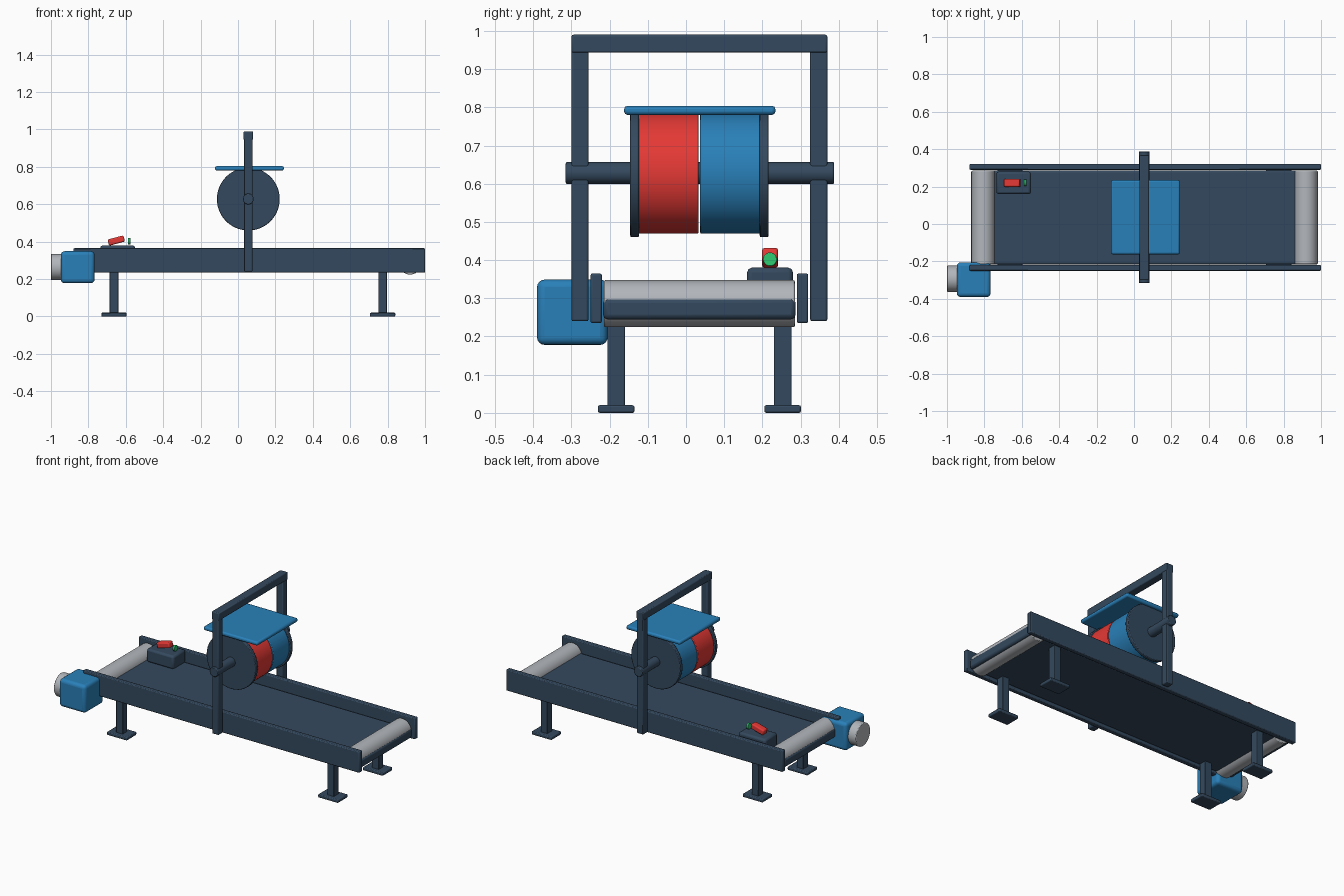
import bpy
import math

cube = bpy.data.objects.get("Cube")
if cube:
    bpy.data.objects.remove(cube, do_unlink=True)


def material(name, hex_code):
    def linear(i):
        c = int(hex_code[i:i + 2], 16) / 255
        return c / 12.92 if c <= 0.04045 else ((c + 0.055) / 1.055) ** 2.4
    color = (linear(0), linear(2), linear(4), 1)
    mat = bpy.data.materials.new(name)
    mat.use_nodes = True
    mat.diffuse_color = color
    mat.node_tree.nodes["Principled BSDF"].inputs["Base Color"].default_value = color
    return mat


SLATE = material("slate steel", "34495e")
BLUE = material("blue paint", "2980b9")
RED = material("red paint", "e53935")
GREEN = material("green lamp", "2ecc71")
SILVER = material("brushed silver", "b2b6bb")


def finish(name, mat, bevel, segments=2):
    obj = bpy.context.object
    obj.name = name
    obj.data.materials.append(mat)
    if bevel:
        mod = obj.modifiers.new("Soft edges", "BEVEL")
        mod.width = bevel
        mod.segments = segments
        mod.limit_method = "ANGLE"
        mod.angle_limit = math.radians(40)
    bpy.ops.object.shade_smooth_by_angle(angle=math.radians(35))
    return obj


def box(name, mat, x, y, z, bevel=0.005):
    """Box from its (low, high) extents on each axis."""
    bpy.ops.mesh.primitive_cube_add(size=1, location=[(a + b) / 2 for a, b in (x, y, z)])
    bpy.context.object.scale = [b - a for a, b in (x, y, z)]
    bpy.ops.object.transform_apply(location=False, rotation=False, scale=True)
    return finish(name, mat, bevel)


def cylinder(name, mat, axis, span, center, radius, bevel=0.004):
    """Cylinder along x or y; center gives the other two coordinates."""
    mid = sum(span) / 2
    if axis == "x":
        loc, rot = (mid, center[0], center[1]), (0, math.pi / 2, 0)
    else:
        loc, rot = (center[0], mid, center[1]), (math.pi / 2, 0, 0)
    bpy.ops.mesh.primitive_cylinder_add(vertices=64, radius=radius, depth=span[1] - span[0],
                                        location=loc, rotation=rot)
    return finish(name, mat, bevel)


# Conveyor bed
box("conveyor_belt", SLATE, (-0.871, 0.985), (-0.217, 0.287), (0.245, 0.3), 0.012)
for side, y in (("front", (-0.25, -0.22)), ("back", (0.29, 0.32))):
    box(side + "_rail", SLATE, (-0.88, 1.0), y, (0.235, 0.365))
for end, x in (("right", -0.806), ("left", 0.92)):
    cylinder(end + "_roller", SILVER, "y", (-0.215, 0.285), (x, 0.286), 0.0615)

# Legs and feet
for end, x in (("right", -0.663), ("left", 0.773)):
    for side, y in (("front", -0.183), ("back", 0.253)):
        box(f"{side}_{end}_leg", SLATE, (x - 0.023, x + 0.023), (y - 0.023, y + 0.023), (0.015, 0.26), 0.003)
        box(f"{side}_{end}_foot", SLATE, (x - 0.068, x + 0.068), (y - 0.048, y + 0.048), (0, 0.02))

# Gantry
GX = 0.055
for side, y in (("front", (-0.3, -0.255)), ("back", (0.325, 0.37))):
    box(side + "_gantry_post", SLATE, (GX - 0.022, GX + 0.022), y, (0.24, 0.96))
box("gantry_beam", SLATE, (GX - 0.025, GX + 0.025), (-0.3, 0.37), (0.943, 0.99))

# Drum on its shaft
AXLE = (GX, 0.628)
cylinder("drum_shaft", SLATE, "y", (-0.315, 0.388), AXLE, 0.029)
cylinder("drum_red_half", RED, "y", (-0.125, 0.033), AXLE, 0.159)
cylinder("drum_blue_half", BLUE, "y", (0.037, 0.195), AXLE, 0.159)
for side, y in (("front", (-0.146, -0.123)), ("back", (0.193, 0.216))):
    cylinder(side + "_drum_flange", SLATE, "y", y, AXLE, 0.168)
box("drum_cover_plate", BLUE, (-0.123, 0.245), (-0.162, 0.234), (0.78, 0.804), 0.009)

# Drive motor
box("motor_housing", BLUE, (-0.947, -0.767), (-0.39, -0.205), (0.178, 0.349), 0.02).modifiers[0].segments = 4
cylinder("motor_cap", SILVER, "x", (-1.0, -0.94), (-0.293, 0.264), 0.07)

# Control box with lever and lamp
box("control_box", SLATE, (-0.736, -0.551), (0.16, 0.28), (0.298, 0.38), 0.012)
lever = box("control_lever", RED, (-0.695, -0.607), (0.199, 0.241), (0.389, 0.423), 0.007)
lever.rotation_euler.y = math.radians(-15)
cylinder("control_lamp", GREEN, "x", (-0.588, -0.575), (0.22, 0.402), 0.018, 0.002)
